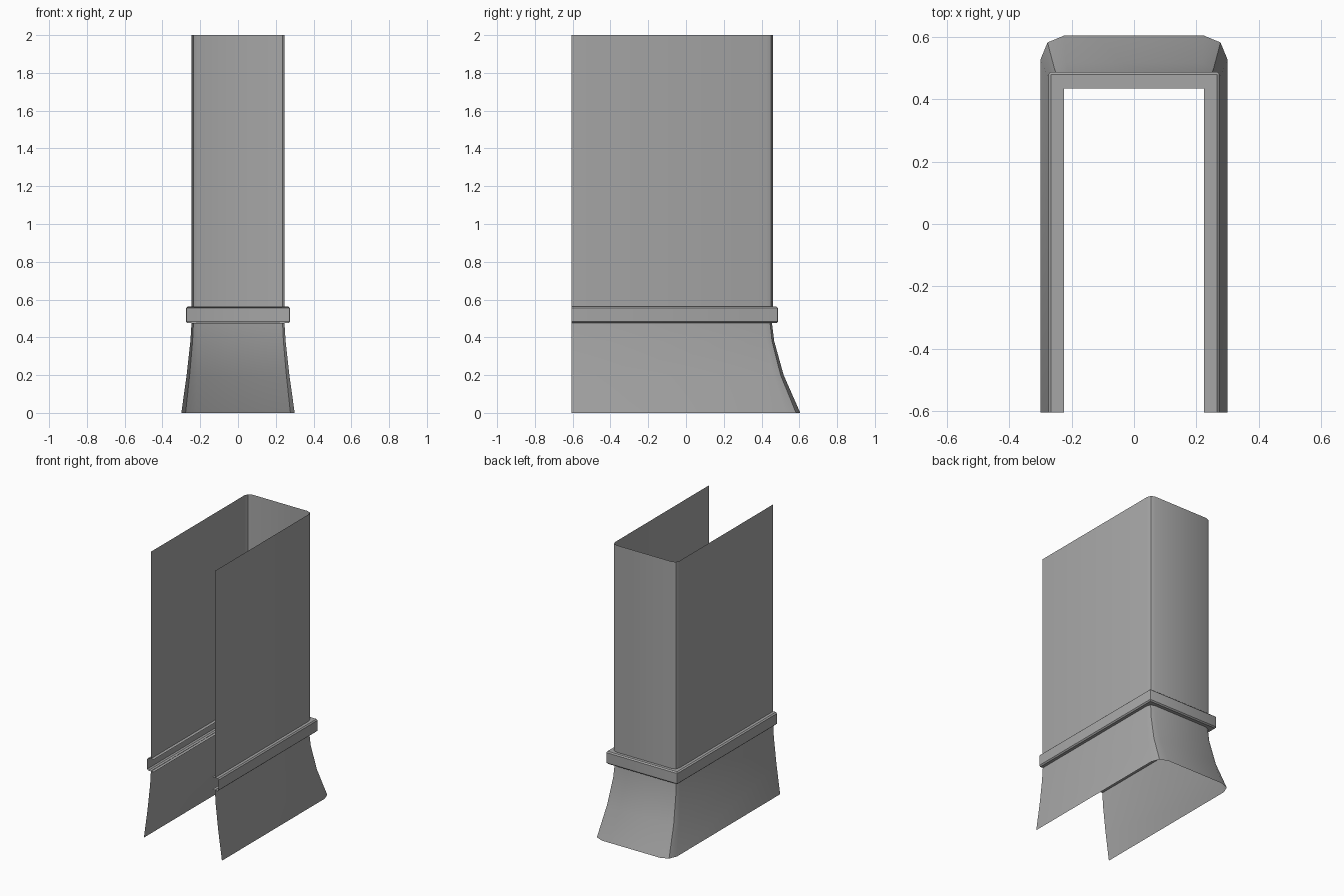
import bpy
import bmesh
import math

cube = bpy.data.objects.get("Cube")
if cube:
    bpy.data.objects.remove(cube, do_unlink=True)

FRONT = -0.605

grey = bpy.data.materials.new("plain grey")
grey.use_nodes = True
colour = (0.38, 0.38, 0.38, 1)
grey.diffuse_color = colour
grey.node_tree.nodes["Principled BSDF"].inputs["Base Color"].default_value = colour


def u_path(x, y, radius):
    """Half outline with a two-segment rounded corner, mirrored into a U."""
    mid = radius * (1 - math.sqrt(0.5))
    half = [(x, FRONT), (x, y - radius), (x - mid, y - mid), (x - radius, y)]
    return half + [(-px, py) for px, py in reversed(half)]


def loft(name, rings):
    """Open sheet through U-shaped rings given as (x, y, z, corner radius)."""
    bm = bmesh.new()
    rows = [[bm.verts.new((px, py, z)) for px, py in u_path(x, y, r)]
            for x, y, z, r in rings]
    for low, high in zip(rows, rows[1:]):
        for i in range(len(low) - 1):
            bm.faces.new((low[i], low[i + 1], high[i + 1], high[i]))
    bmesh.ops.remove_doubles(bm, verts=bm.verts[:], dist=0.0001)
    mesh = bpy.data.meshes.new(name)
    bm.to_mesh(mesh)
    bm.free()
    mesh.materials.append(grey)
    obj = bpy.data.objects.new(name, mesh)
    bpy.context.collection.objects.link(obj)
    bpy.ops.object.select_all(action="DESELECT")
    obj.select_set(True)
    bpy.context.view_layer.objects.active = obj
    bpy.ops.object.shade_smooth_by_angle(angle=math.radians(30))
    return obj


# Tall upper wall
loft("shaft", [(0.247, 0.46, 0.56, 0.035), (0.247, 0.46, 2.0, 0.035)])

# Flared foot
loft("flared_base", [
    (0.30, 0.605, 0.0, 0.077),
    (0.272, 0.517, 0.2, 0.055),
    (0.252, 0.467, 0.38, 0.04),
    (0.246, 0.455, 0.477, 0.035),
])

# Bevelled band, hollow on the inside
loft("collar", [
    (0.225, 0.435, 0.475, 0),
    (0.267, 0.48, 0.475, 0.004),
    (0.275, 0.488, 0.483, 0.01),
    (0.275, 0.488, 0.554, 0.01),
    (0.267, 0.48, 0.562, 0.004),
    (0.225, 0.435, 0.562, 0),
])
